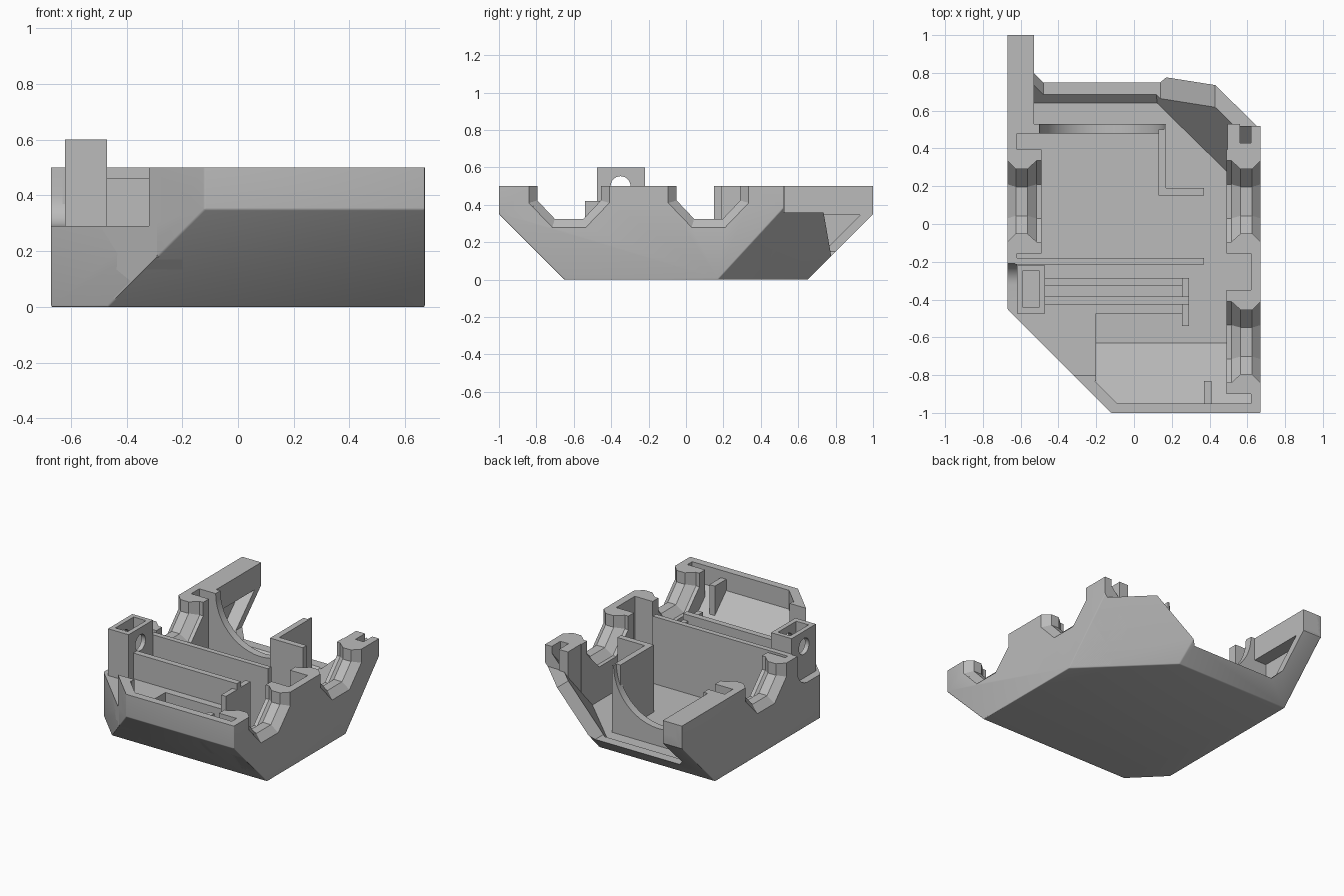
import bpy, bmesh, math
from mathutils import Vector

if "Cube" in bpy.data.objects:
    bpy.data.objects.remove(bpy.data.objects["Cube"])

grey = bpy.data.materials.new("plain grey")
grey.use_nodes = True
grey.diffuse_color = (0.5, 0.5, 0.5, 1)
grey.node_tree.nodes["Principled BSDF"].inputs["Base Color"].default_value = (0.5, 0.5, 0.5, 1)

# Planes bounding the outer hull: (point, outward normal)
REAR_N = Vector((0.98, 1, -0.917))
OUTER = [((0, -0.65, 0), (0, -1, -1)), ((0, 0.65, 0), (0, 1, -1)),
         ((-0.56, -0.56, 0), (-1, -1, 0)), ((0.67, 0.17, 0), REAR_N)]
INNER = [((0, -0.575, 0), (0, -1, -1)), ((0, 0.585, 0), (0, 1, -1)),
         ((-0.52, -0.52, 0), (-1, -1, 0)),
         (Vector((0.67, 0.17, 0)) - REAR_N.normalized() * 0.07, REAR_N)]
parts = []


def make(name, bm, keep=True):
    bmesh.ops.recalc_face_normals(bm, faces=bm.faces)
    mesh = bpy.data.meshes.new(name)
    bm.to_mesh(mesh)
    bm.free()
    mesh.materials.append(grey)
    obj = bpy.data.objects.new(name, mesh)
    bpy.context.collection.objects.link(obj)
    if keep:
        parts.append(obj)
    else:
        obj.hide_render = True
    return obj


def solid(name, x, y, z, planes=(), keep=True):
    """Box between limits, trimmed by planes."""
    bm = bmesh.new()
    bmesh.ops.create_cube(bm, size=1)
    for v in bm.verts:
        v.co = [r[0] if c < 0 else r[1] for c, r in zip(v.co, (x, y, z))]
    for point, normal in planes:
        cut = bmesh.ops.bisect_plane(bm, geom=bm.verts[:] + bm.edges[:] + bm.faces[:],
                                     plane_co=point, plane_no=normal, clear_outer=True)
        edges = [e for e in cut["geom_cut"] if isinstance(e, bmesh.types.BMEdge)]
        if edges:
            bmesh.ops.edgeloop_fill(bm, edges=edges)
    return make(name, bm, keep)


def loft(name, rings, keep=False):
    """Closed solid through matching rings of points."""
    bm = bmesh.new()
    loops = [[bm.verts.new(p) for p in ring] for ring in rings]
    n = len(loops[0])
    for a, b in zip(loops, loops[1:]):
        for i in range(n):
            j = (i + 1) % n
            bm.faces.new((a[i], a[j], b[j], b[i]))
    bm.faces.new(loops[0])
    bm.faces.new(loops[-1])
    return make(name, bm, keep)


def along_x(name, pts, x0, x1):
    return loft(name, [[(x, y, z) for y, z in pts] for x in (x0, x1)])


def along_y(name, pts, y0, y1):
    return loft(name, [[(x, y, z) for x, z in pts] for y in (y0, y1)])


def circle(cx, cz, r, n=48):
    return [(cx + r * math.cos(math.tau * i / n), cz + r * math.sin(math.tau * i / n))
            for i in range(n)]


def apply(obj, mod):
    bpy.context.view_layer.objects.active = obj
    bpy.ops.object.modifier_apply(modifier=mod.name)


def cut(obj, cutter):
    mod = obj.modifiers.new("cut", "BOOLEAN")
    mod.operation, mod.solver, mod.object = "DIFFERENCE", "EXACT", cutter
    apply(obj, mod)


def discard(obj):
    bpy.data.objects.remove(obj)


# Hollow hull with softened lower edges
hull = solid("hull", (-0.67, 0.67), (-1, 1), (0, 0.9), OUTER)
bevel = hull.modifiers.new("soft", "BEVEL")
bevel.width, bevel.segments, bevel.limit_method = 0.018, 3, "ANGLE"
bevel.angle_limit = math.radians(30)
apply(hull, bevel)
side = [(-0.8, 0.29), (-0.32, 0.29)]
side += [(-0.32 + 0.11 * math.sin(a), 0.4 - 0.11 * math.cos(a))
         for a in (math.pi / 2 * i / 8 for i in range(1, 9))]
side += [(-0.21, 0.8), (-0.8, 0.8)]
hull_cutters = [
    solid("trim", (-2, 2), (-2, 2), (0.5, 2), keep=False),
    solid("cavity", (-0.62, 0.62), (-0.95, 1.3), (0.055, 0.8), INNER, False),
    along_x("side_drop", side, -1, -0.2),
    along_y("rear_opening", [(-0.53, 0.8), (-0.53, 0.15), (-0.48, 0.1), (0.14, 0.1),
                             (0.43, 0.36), (0.9, 0.36), (0.9, 0.8)], 0.52, 1.4),
]
for c in hull_cutters:
    cut(hull, c)
    discard(c)

# Notched bearing blocks: the opening narrows to a ridge in the middle
for name, sx, yc in (("front_left", 1, -0.625), ("rear_left", 1, 0.12), ("rear_right", -1, 0.12)):
    block = solid(name + "_bearing_block", sorted((sx * 0.49, sx * 0.665)),
                  (yc - 0.275, yc + 0.275), (0.01, 0.5), OUTER)
    rings = []
    for x, d in ((0.4, 0), (0.515, 0), (0.565, 0.045), (0.625, 0.045), (0.67, 0), (0.75, 0)):
        half = [(0.215 - d, 0.8), (0.215 - d, 0.41 + d * 0.3), (0.09 - d * 0.3, 0.28 + d)]
        outline = half + [(-y, z) for y, z in reversed(half)]
        rings.append([(sx * x, yc + y, z) for y, z in outline])
    notch = loft("notch", rings)
    cut(block, notch)
    cut(hull, notch)
    discard(notch)

# Rear arm beam
solid("rear_arm", (-0.67, -0.53), (0.53, 1), (0.345, 0.5), OUTER)

# Screw tower with slot and cross hole
tower = solid("screw_tower", (-0.62, -0.47), (-0.475, -0.22), (0.02, 0.6))
for c in (solid("slot", (-0.59, -0.5), (-0.44, -0.25), (0.36, 0.8), keep=False),
          along_x("hole", circle(-0.35, 0.5, 0.053, 32), -0.8, -0.3)):
    cut(tower, c)
    discard(c)

# Rear partition with round cradle
rear_wall = solid("rear_partition", (-0.63, 0.17), (0.48, 0.53), (0.03, 0.5))
cradle = along_y("cradle", circle(-0.17, 0.5, 0.33), 0.3, 0.7)
cut(rear_wall, cradle)
discard(cradle)

# Plain partitions, shelves and posts: x range, y range, z range
for name, x, y, z in (
        ("rear_partition_side", (0.13, 0.17), (0.15, 0.5), (0.03, 0.5)),
        ("rear_partition_foot", (0.15, 0.37), (0.15, 0.19), (0.03, 0.5)),
        ("middle_partition", (-0.63, 0.37), (-0.215, -0.18), (0.03, 0.5)),
        ("slot_rail", (-0.5, 0.29), (-0.325, -0.285), (0.03, 0.3)),
        ("front_partition", (-0.48, 0.29), (-0.425, -0.385), (0.03, 0.46)),
        ("front_partition_end", (0.255, 0.29), (-0.54, -0.285), (0.03, 0.42)),
        ("compartment_back", (-0.3, 0.27), (-0.475, -0.4), (0.03, 0.29)),
        ("corner_shelf", (-0.665, -0.2), (-0.82, -0.4), (0.03, 0.29)),
        ("corner_bar", (-0.34, -0.2), (-0.83, -0.8), (0.03, 0.5)),
        ("front_rib", (0.37, 0.41), (-0.96, -0.83), (0.1, 0.45)),
        ("rear_post", (0.495, 0.56), (0.39, 0.53), (0.03, 0.5)),
        ("rear_post_web", (0.55, 0.64), (0.39, 0.43), (0.03, 0.5))):
    solid(name, x, y, z, OUTER)

# Smooth the curved cuts, keep hard edges
bpy.ops.object.select_all(action="DESELECT")
for obj in parts:
    obj.select_set(True)
bpy.context.view_layer.objects.active = hull
bpy.ops.object.shade_smooth_by_angle(angle=math.radians(28))
